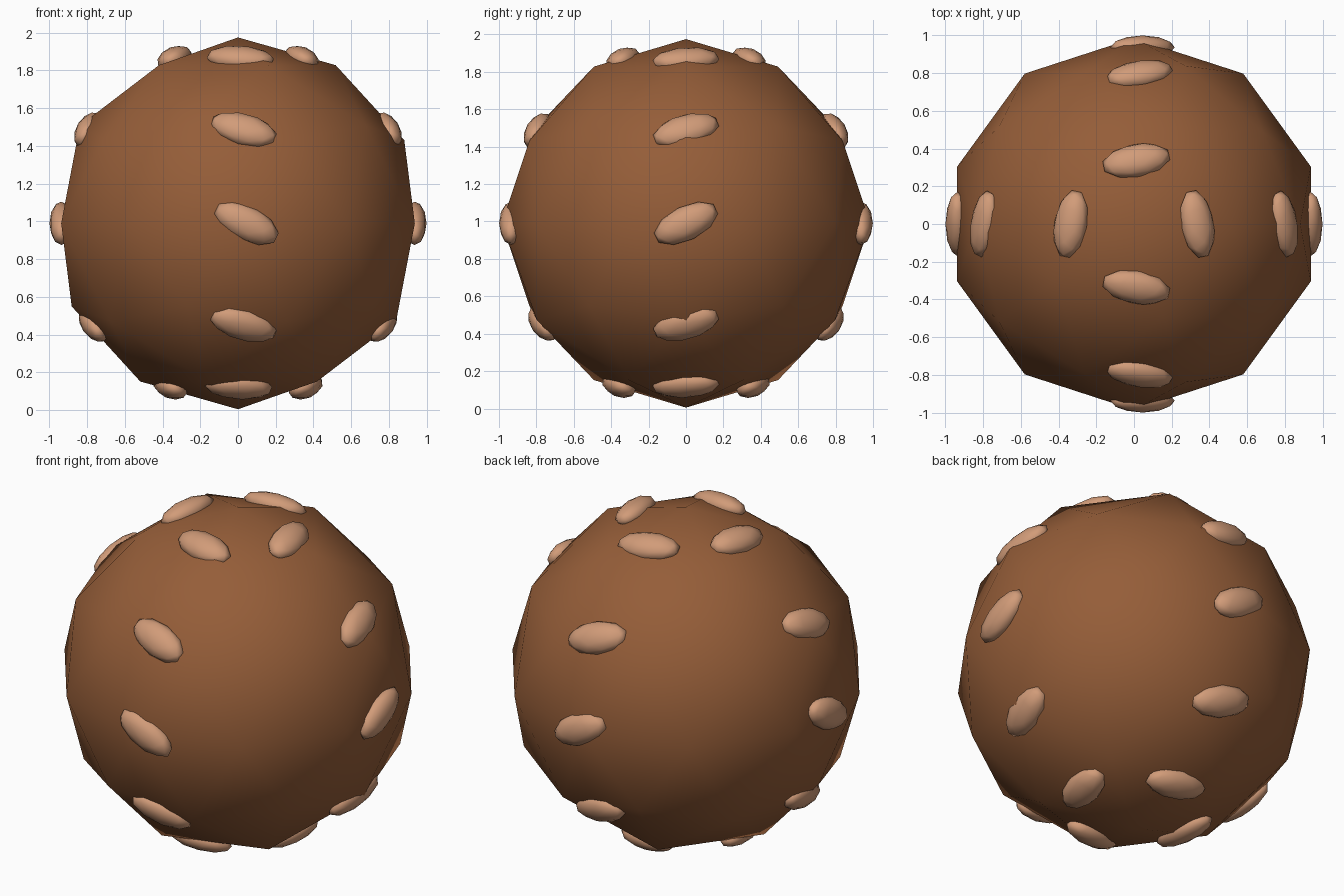
import bpy, bmesh
from math import radians, sin, cos
from mathutils import Matrix, Vector

if "Cube" in bpy.data.objects:
    bpy.data.objects.remove(bpy.data.objects["Cube"])

CENTRE = Vector((0, 0, 0.99))
UP = Vector((0, 0, 1))


def finish(name, bm, color):
    for f in bm.faces:
        f.smooth = True
    mesh = bpy.data.meshes.new(name)
    bm.to_mesh(mesh)
    bm.free()
    mat = bpy.data.materials.new(name + "_color")
    mat.diffuse_color = (*color, 1)
    mat.use_nodes = True
    mat.node_tree.nodes["Principled BSDF"].inputs["Base Color"].default_value = mat.diffuse_color
    mesh.materials.append(mat)
    bpy.context.collection.objects.link(bpy.data.objects.new(name, mesh))


# Low-poly ball
bm = bmesh.new()
bmesh.ops.create_icosphere(bm, subdivisions=2, radius=0.985,
                           matrix=Matrix.Translation(CENTRE))
finish("ball", bm, (0.30, 0.11, 0.04))

# Flattened chips: five rows down each of the four sides
SIDES = [  # name, outward direction, direction of the lower end, sideways shift
    ("front", (0, -1, 0), (1, 0, 0), 1),
    ("back", (0, 1, 0), (1, 0, 0), 1),
    ("right", (1, 0, 0), (0, -1, 0), 0),
    ("left", (-1, 0, 0), (0, -1, 0), 0),
]
ROWS = [  # elevation, tilt, shift
    (69, 11, 0.012), (32, 18, 0.03), (0, 26, 0.045), (-35, 19, 0.03), (-67.5, 11, 0.003),
]
for name, out, side, use_shift in SIDES:
    out, side = Vector(out), Vector(side)
    bm = bmesh.new()
    for elev, tilt, shift in ROWS:
        e, t = radians(elev), radians(tilt)
        radial = out * cos(e) + UP * sin(e)
        rise = UP * cos(e) - out * sin(e)
        long_axis = side * cos(t) - rise * sin(t)
        wide_axis = radial.cross(long_axis)
        rot = Matrix((long_axis, wide_axis, radial)).transposed().to_4x4()
        pos = CENTRE + radial * 0.936 + side * shift * use_shift
        bmesh.ops.create_icosphere(
            bm, subdivisions=2, radius=1,
            matrix=Matrix.Translation(pos) @ rot @ Matrix.Diagonal((0.185, 0.092, 0.063, 1)))
    finish(name + "_chips", bm, (0.64, 0.33, 0.19))
